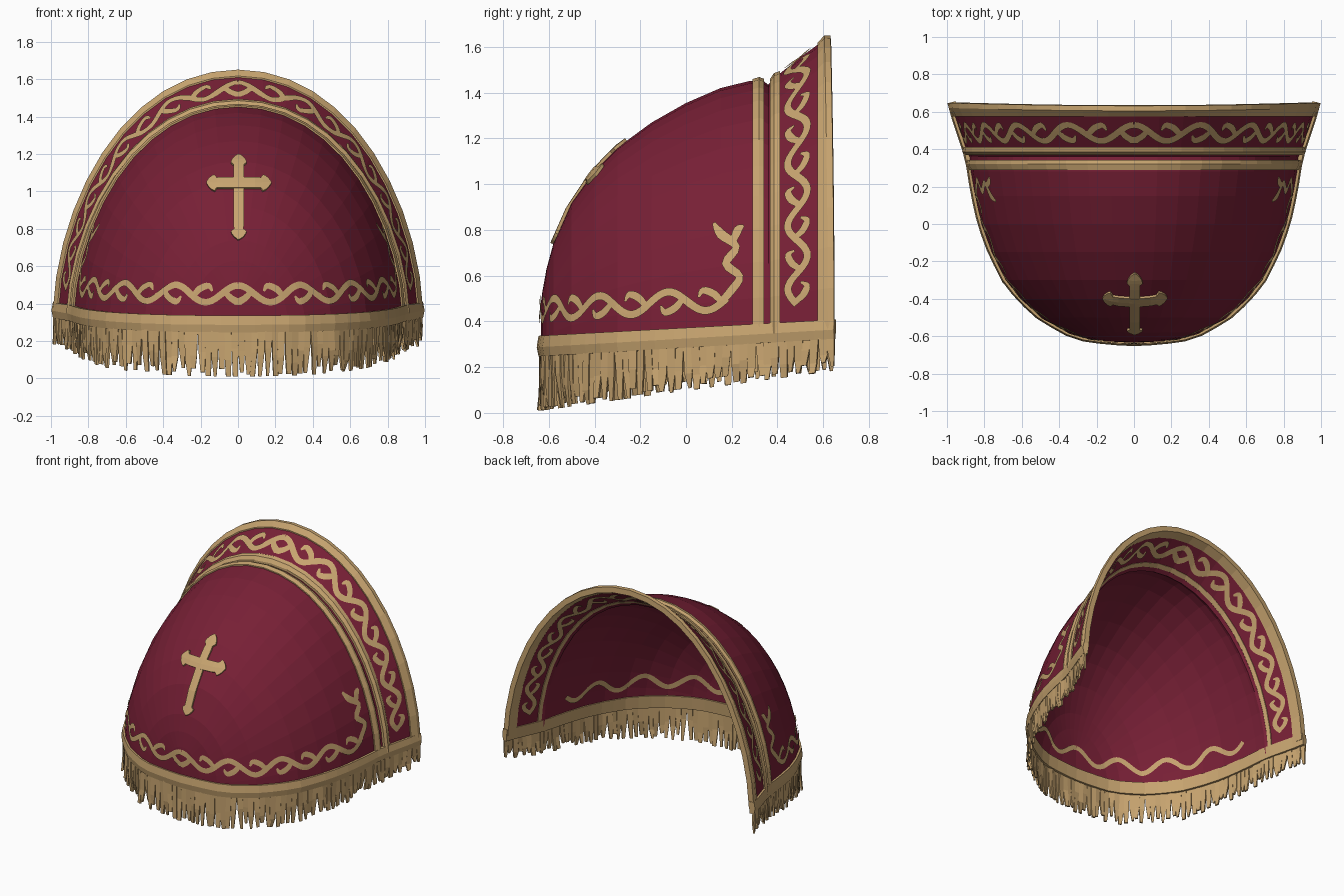
import bpy, bmesh, math, random
from mathutils import Vector
from mathutils.bvhtree import BVHTree

if "Cube" in bpy.data.objects:
    bpy.data.objects.remove(bpy.data.objects["Cube"])

random.seed(4)


def material(name, rgb):
    m = bpy.data.materials.new(name)
    m.diffuse_color = (*rgb, 1)
    m.use_nodes = True
    m.node_tree.nodes["Principled BSDF"].inputs["Base Color"].default_value = m.diffuse_color
    return m


CRIMSON = material("crimson cloth", (0.184, 0.014, 0.036))
GOLD = material("gold trim", (0.57, 0.37, 0.16))

# Arch sections of the hood: y, half width, crown height
SECTIONS = [(-.635, 0, .48), (-.628, .14, .53), (-.61, .27, .63), (-.58, .36, .74),
            (-.5, .5, .92), (-.4, .61, 1.06), (-.3, .69, 1.16), (-.15, .765, 1.27),
            (0, .82, 1.355), (.15, .853, 1.42), (.28, .876, 1.452), (.34, .882, 1.45),
            (.36, .883, 1.435), (.38, .895, 1.46), (.5, .935, 1.555), (.61, .972, 1.635),
            (.65, .98, 1.638)]


def section(y):
    for a, b in zip(SECTIONS, SECTIONS[1:]):
        if y <= b[0]:
            k = (y - a[0]) / (b[0] - a[0])
            return a[1] + k * (b[1] - a[1]), a[2] + k * (b[2] - a[2])
    return SECTIONS[-1][1:]


def hem_top(y): return .372 + .055 * y
def hem_low(y): return .285 + .06 * y
def fringe_low(y): return .097 + .135 * y


def arch_point(y, a, off=0):
    w, h = section(y)
    base = hem_low(y) + .04
    lean = 1 - .03 * abs(math.sin(2 * a))
    return Vector(((w + off) * math.cos(a) * lean, y, base + (h + off - base) * math.sin(a)))


def finish(name, bm, mat):
    me = bpy.data.meshes.new(name)
    bm.to_mesh(me)
    me.materials.append(mat)
    ob = bpy.data.objects.new(name, me)
    bpy.context.collection.objects.link(ob)
    return ob


def sweep(name, rings, mat, closed=True):
    """Join rings of points with quads; closed rings also get end caps."""
    bm = bmesh.new()
    vs = [[bm.verts.new(p) for p in r] for r in rings]
    n = len(rings[0])
    for a, b in zip(vs, vs[1:]):
        for i in range(n if closed else n - 1):
            j = (i + 1) % n
            bm.faces.new((a[i], a[j], b[j], b[i]))
    if closed:
        bm.faces.new(vs[0])
        bm.faces.new(vs[-1])
    bmesh.ops.remove_doubles(bm, verts=bm.verts, dist=.0005)
    bmesh.ops.recalc_face_normals(bm, faces=bm.faces)
    return finish(name, bm, mat), bm


# Hood cloth: dome and flared flange in one sheet
SEG = 22
ANGLES = [math.pi * i / SEG for i in range(SEG + 1)]
hood, hood_bm = sweep("hood_cloth", [[arch_point(s[0], a) for a in ANGLES]
                                     for s in SECTIONS[:-1]], CRIMSON, closed=False)
if sum(f.normal.z * f.calc_area() for f in hood_bm.faces) < 0:
    hood.data.flip_normals()
bmesh.ops.triangulate(hood_bm, faces=hood_bm.faces)
SKIN = BVHTree.FromBMesh(hood_bm)
mod = hood.modifiers.new("thickness", 'SOLIDIFY')
mod.thickness, mod.offset = .016, -1


# Arched trims: profile of (y, offset from the cloth)
def arch_trim(name, profile):
    sweep(name, [[arch_point(y, a, o) + Vector((0, .015 * math.cos(a) ** 2 if y > .6 else 0, 0))
                  for y, o in profile] for a in ANGLES], GOLD)


arch_trim("dome_edge_trim", [(.29, -.008), (.29, .008), (.32, .018), (.342, .012), (.342, -.008)])
arch_trim("flange_front_trim", [(.385, -.022), (.368, .0), (.368, .016), (.385, .022),
                                (.412, .01), (.412, -.022)])
arch_trim("flange_back_rim", [(.575, -.024), (.575, .008), (.605, .02), (.632, .013), (.635, -.026)])

# Plan outline by arc length, measured from the middle of the front
ARC = [(0, 0, SECTIONS[0][0])]
for y, w, h in SECTIONS[1:]:
    s, x0, y0 = ARC[-1]
    ARC.append((s + math.hypot(w - x0, y - y0), w, y))
LENGTH = ARC[-1][0]


def plan(s):
    sign, s = (1 if s >= 0 else -1), min(abs(s), LENGTH)
    for a, b in zip(ARC, ARC[1:]):
        if s <= b[0] + 1e-6:
            k = (s - a[0]) / (b[0] - a[0])
            return Vector((sign * (a[1] + k * (b[1] - a[1])), a[2] + k * (b[2] - a[2]), 0))


def plan_out(s):
    t = plan(min(s + .05, LENGTH)) - plan(max(s - .05, -LENGTH))
    return Vector((t.y, -t.x, 0)).normalized()


def hem_point(s, z_of_y, off, dz=0):
    p = plan(s)
    return p + plan_out(s) * off + Vector((0, 0, z_of_y(p.y) + dz))


# Hem band
N = 40
sweep("hem_band", [[hem_point(s, hem_low, -.02), hem_point(s, hem_low, .01),
                    hem_point(s, hem_low, .018, .04), hem_point(s, hem_top, .01),
                    hem_point(s, hem_top, -.028)]
                   for s in (LENGTH * (2 * i / N - 1) for i in range(N + 1))], GOLD)

# Fringe: tapered strands of uneven length
bm = bmesh.new()
COUNT = 100
step = 2 * LENGTH / COUNT
for i in range(COUNT):
    s = -LENGTH + (i + .5) * step
    drop = random.choice((0, 0, .01, .02, .04))
    lean, flare = random.uniform(-.012, .012), random.uniform(-.014, .01)
    mid = random.uniform(.4, .75)
    rows = []
    for k, half, o in ((0, .52, 0), (mid, .5, 0), (1, random.uniform(.15, .4), flare)):
        def level(y): return (hem_low(y) + .02) * (1 - k) + (fringe_low(y) + drop) * k
        rows.append([bm.verts.new(hem_point(s + e * half * step + lean * k, level,
                                            o + e * random.uniform(-.005, .005)))
                     for e in (-1, 1)])
    for a, b in zip(rows, rows[1:]):
        bm.faces.new((a[0], b[0], b[1], a[1]))
fringe = finish("fringe", bm, GOLD)
mod = fringe.modifiers.new("thickness", 'SOLIDIFY')
mod.thickness, mod.offset = .012, 0


# Embroidery: flat ribbons drawn in (s, t) and projected on the cloth
def hem_ray(s, t):
    p = plan(s)
    z = hem_top(p.y) + t
    d = (Vector((0, p.y * .5, 0)) - p).normalized()
    return p - d * .6 + Vector((0, 0, z)), d


def flange_ray(s, t):
    d = Vector((math.sin(s), 0, math.cos(s)))
    return Vector((0, .49 + t, .38)) + d * 2, -d


def front_ray(s, t):
    return Vector((s, -2, t)), Vector((0, 1, 0))


def smooth_path(pts, n):
    out = []
    for i in range(len(pts) - 1):
        p0, p1, p2, p3 = (Vector(pts[min(max(i + k, 0), len(pts) - 1)]) for k in (-1, 0, 1, 2))
        for j in range(n):
            u = j / n
            out.append(.5 * (2 * p1 + (p2 - p0) * u + (2 * p0 - 5 * p1 + 4 * p2 - p3) * u * u
                             + (3 * p1 - p0 - 3 * p2 + p3) * u ** 3))
    return out + [Vector(pts[-1])]


def ribbon(bm, ray, path, off):
    prev = None
    for i, p in enumerate(path):
        t = path[min(i + 1, len(path) - 1)] - path[max(i - 1, 0)]
        side = Vector((-t.y, t.x)).normalized() * max(p.z, .002)
        row = []
        for e in (1, 0, -1):
            o, d = ray(p.x + side.x * e, p.y + side.y * e)
            hit, nrm, _, _ = SKIN.ray_cast(o, d)
            if hit is None:
                row = None
                break
            nrm = nrm if nrm.dot(d) < 0 else -nrm
            row.append(bm.verts.new(hit + nrm * off))
        if row and prev:
            for k in (0, 1):
                f = bm.faces.new((prev[k], prev[k + 1], row[k + 1], row[k]))
                f.normal_update()
                if f.normal.dot(nrm) * off < 0:
                    f.normal_flip()
        prev = row


def vine(length, period, centre, amp, half):
    """Wavy stem with a hooked leaf in every hollow: list of (s, t, half width) paths."""
    n = int(length / .018)
    stem = [(length * i / n, centre + amp * math.cos(2 * math.pi * length * i / n / period), half)
            for i in range(n + 1)]
    paths = [[Vector(p) for p in stem]]
    k, g = 0, 1
    while k * period / 2 < length - .05:
        c = k * period / 2
        paths.append(smooth_path([(c + .2 * period, centre + g * .3 * amp, half * .8),
                                  (c + .1 * period, centre - g * .55 * amp, half),
                                  (c - .04 * period, centre - g * .95 * amp, half * .9),
                                  (c - .1 * period, centre - g * .3 * amp, half * .3)], 4))
        k, g = k + 1, -g
    return paths


corner = next(s for s, x, y in ARC if y == .28) - .07
hem_paths = vine(corner - .03, .35, .115, .045, .0175)
# Rising sprig beside the dome edge trim
sprig = [smooth_path([(corner - .06, .1, .016), (corner - .01, .15, .019),
                      (corner + .03, .21, .018), (corner - .03, .27, .02),
                      (corner + .02, .34, .018), (corner - .05, .40, .022),
                      (corner - .08, .45, .008)], 4),
         smooth_path([(corner, .35, .014), (corner + .03, .41, .02),
                      (corner + .06, .43, .006)], 4)]
flange_paths = vine(1.47, .31, 0, .043, .0165)

for name, ray, paths, off in (("hem_vine_outer", hem_ray, hem_paths + sprig, .007),
                              ("hem_vine_inner", hem_ray, hem_paths[:1], -.023),
                              ("flange_vine_outer", flange_ray, flange_paths, .007),
                              ("flange_vine_inner", flange_ray, flange_paths, -.023)):
    bm = bmesh.new()
    for sign in (1, -1):
        for path in paths:
            ribbon(bm, ray, [Vector((sign * p.x, p.y, p.z)) for p in path], off)
    finish(name, bm, GOLD)

# Front cross with flared, pointed ends
bm = bmesh.new()
HUB = Vector((.004, 1.04))
for dx, dz, reach in ((1, 0, .17), (-1, 0, .17), (0, 1, .15), (0, -1, .3)):
    arm = []
    for back, half in ((reach, .028), (reach * .5, .028), (.055, .026), (.042, .042),
                       (.028, .036), (.012, .022), (0, .004)):
        q = HUB + Vector((dx, dz)) * (reach - back)
        arm.append(Vector((q.x, q.y, half)))
    ribbon(bm, front_ray, arm, .014)
cross = finish("front_cross", bm, GOLD)
mod = cross.modifiers.new("thickness", 'SOLIDIFY')
mod.thickness, mod.offset = .016, -1
hood_bm.free()
